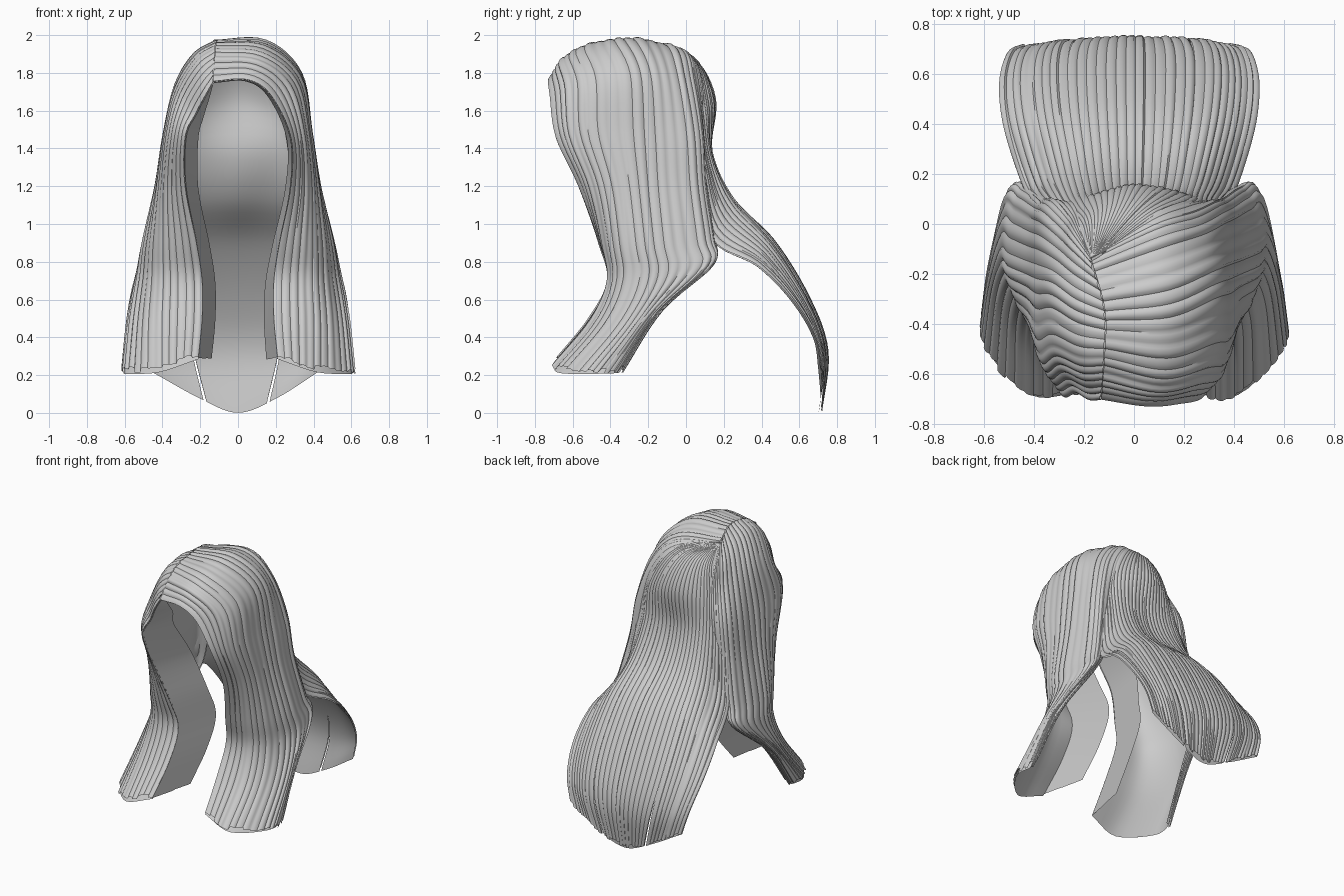
import bpy, bmesh, math, random
from mathutils import Vector

random.seed(4)
if "Cube" in bpy.data.objects:
    bpy.data.objects.remove(bpy.data.objects["Cube"], do_unlink=True)

hair = bpy.data.materials.new("light_grey_hair")
hair.use_nodes = True
colour = (0.6, 0.6, 0.6, 1)
hair.diffuse_color = colour
hair.node_tree.nodes["Principled BSDF"].inputs["Base Color"].default_value = colour

HEAD = Vector((0.015, -0.305, 1.55))
RADII = (0.365, 0.465, 0.44)
POWERS = (2.1, 2.5, 2.3)


def on_head(p):
    """Push a point radially onto the rounded head shape."""
    d = Vector(p) - HEAD
    for _ in range(6):
        size = sum(abs(c / r) ** e for c, r, e in zip(d, RADII, POWERS))
        d /= size ** (1 / POWERS[2])
    return HEAD + d


def spline(points, t):
    """Smooth curve through the points, t from 0 to 1."""
    last = len(points) - 1
    t = min(max(t, 0), 1) * last
    i = min(int(t), last - 1)
    f = t - i
    b, c = points[i], points[i + 1]
    a = points[i - 1] if i else b * 2 - c
    d = points[i + 2] if i + 2 <= last else c * 2 - b
    return b + ((c - a) + ((a * 2 - b * 5 + c * 4 - d)
                + (b * 3 - a - c * 3 + d) * f) * f) * f / 2


def guide(top, fall, side=1):
    """Guide strand: points over the head, then points hanging free."""
    return [on_head(p) for p in top] + [Vector((p[0] * side, p[1], p[2])) for p in fall]


def tuck(strand, inward, ramp):
    """Copy of the front edge strand, moved inward and back."""
    return [p + Vector((inward * min(1, k / ramp), 0.06 + 0.27 * min(1, k / 4), -0.01))
            for k, p in enumerate(strand)]


def panel(name, guides, strands, start=0, end=1, slit=(0, 0), ridge=0.011,
          inset=0.0, ragged=0.015, rows=48, per=5):
    """Sheet of ridged strands spread across the guides."""
    cols = strands * per
    lift = [random.uniform(0, 0.5) for _ in range(strands + 1)]
    puff = [random.uniform(0.35, 1) for _ in range(strands + 1)]
    cut = [random.uniform(-ragged, 0) for _ in range(strands + 1)]
    grid = []
    for i in range(cols + 1):
        s = i / cols
        reach = 1 + cut[min(i // per, strands - 1)]
        line = []
        for j in range(rows + 1):
            v = j / rows * reach
            open_up = max(0, (v - 0.78) / 0.22)
            lo, hi = start + slit[0] * open_up, end - slit[1] * open_up
            line.append(spline([spline(g, v) for g in guides], lo + (hi - lo) * s))
        grid.append(line)

    bm = bmesh.new()
    verts = []
    for i, line in enumerate(grid):
        row = []
        for j, p in enumerate(line):
            across = grid[min(i + 1, cols)][j] - grid[max(i - 1, 0)][j]
            along = line[min(j + 1, rows)] - line[max(j - 1, 0)]
            normal = across.cross(along)
            normal = normal.normalized() if normal.length > 1e-9 else Vector((0, 0, 1))
            width = across.length / 2 * per
            k = i // per
            swell = puff[k] * math.sin(math.pi * (i % per) / per) ** 0.8 if i % per else 0
            height = min(ridge, width * 0.25) * (swell + lift[k])
            row.append(bm.verts.new(p + normal * (height - inset)))
        verts.append(row)
    for i in range(cols):
        for j in range(rows):
            bm.faces.new((verts[i][j], verts[i + 1][j], verts[i + 1][j + 1], verts[i][j + 1]))
    bmesh.ops.remove_doubles(bm, verts=bm.verts, dist=0.0005)

    mesh = bpy.data.meshes.new(name)
    bm.to_mesh(mesh)
    bm.free()
    mesh.materials.append(hair)
    obj = bpy.data.objects.new(name, mesh)
    bpy.context.collection.objects.link(obj)
    bpy.ops.object.select_all(action="DESELECT")
    obj.select_set(True)
    bpy.context.view_layer.objects.active = obj
    bpy.ops.object.shade_smooth_by_angle(angle=math.radians(40))


def lined_panel(name, guides, strands, **span):
    """Ridged outer hair with a smooth lining just inside it."""
    panel(name, guides, strands, **span)
    panel(name + "_lining", guides, 4, ridge=0, inset=0.008, ragged=0, **span)


# Hanging paths of the side hair, shared by both sides, front to back
rim_fall = [(.28, -.69, 1.46), (.28, -.57, 1.2), (.22, -.46, .9),
            (.19, -.41, .7), (.19, -.51, .5), (.21, -.68, .29)]
front_fall = [(.37, -.54, 1.48), (.4, -.45, 1.2), (.41, -.4, .9),
              (.41, -.38, .7), (.42, -.47, .48), (.42, -.69, .22)]
middle_fall = [(.385, -.22, 1.48), (.43, -.2, 1.2), (.5, -.17, .9),
               (.53, -.15, .72), (.57, -.27, .5), (.6, -.5, .21)]
rear_fall = [(.35, .06, 1.48), (.39, .08, 1.2), (.45, .12, .92),
             (.5, .13, .78), (.57, -.15, .53), (.6, -.36, .21)]
nape_fall = [(.25, .09, 1.48), (.29, .09, 1.2), (.36, .13, .95),
             (.43, .11, .8), (.52, -.12, .56), (.57, -.34, .22)]
falls = [rim_fall, front_fall, middle_fall, rear_fall, nape_fall]

# Off-centre parting and the sweep over the head to either side
crown = (-.18, -.14, 1.95)
parting = [(-.14, -.73, 1.77), (-.13, -.57, 1.95), (-.12, -.35, 1.98), crown, crown]
left_sweep = [[(.05, -.76, 1.78), (.18, -.74, 1.69)], [(.13, -.62, 1.92), (.3, -.55, 1.75)],
              [(.15, -.32, 1.98), (.33, -.24, 1.8)], [(.1, -.03, 1.93), (.28, .04, 1.78)],
              [(.06, .03, 1.89), (.2, .1, 1.72)]]
right_sweep = [[(-.19, -.74, 1.69), (-.25, -.71, 1.58)], [(-.23, -.57, 1.88), (-.33, -.52, 1.7)],
               [(-.25, -.3, 1.92), (-.35, -.23, 1.75)], [(-.27, -.03, 1.85), (-.33, .04, 1.7)],
               [(-.24, .03, 1.85), (-.26, .1, 1.68)]]


def side_guides(sweeps, side):
    return [guide([root] + over, fall, side)
            for root, over, fall in zip(parting, sweeps, falls)]


right = side_guides(right_sweep, -1)
left = side_guides(left_sweep, 1)
lined_panel("right_side_hair", right, 22)
lined_panel("left_side_hair", left[::-1], 22)

# Smooth inner walls folded back from the front edges
panel("right_inner_wall", [tuck(right[0], 0.07, 3), right[0]], 2, ridge=0)
panel("left_inner_wall", [left[0], tuck(left[0], -0.06, 8)], 2, ridge=0)

# Back hair radiating from the crown and flaring out behind
edge_fall = [(.39, .08, 1.25), (.44, .14, .92), (.52, .38, .78),
             (.54, .56, .6), (.51, .68, .4), (.46, .71, .22)]
half_fall = [(.23, .13, 1.36), (.26, .24, 1.11), (.3, .45, .88),
             (.31, .64, .58), (.28, .73, .33), (.21, .72, .08)]
spine_fall = [(0, .13, 1.38), (0, .23, 1.14), (0, .46, .91),
              (0, .65, .6), (0, .745, .32), (0, .71, 0)]
back = [guide([crown, (-.28, -.01, 1.83), (-.35, .04, 1.6)], edge_fall, -1),
        guide([crown, (-.2, .06, 1.87), (-.23, .12, 1.64)], half_fall, -1),
        guide([crown, (-.06, .07, 1.89), (0, .15, 1.66)], spine_fall),
        guide([crown, (.06, .05, 1.9), (.22, .12, 1.64)], half_fall),
        guide([crown, (.14, -.01, 1.9), (.34, .04, 1.62)], edge_fall, 0.93)]
first, second = 0.29, 0.69
lined_panel("back_right_lock", back, 9, end=first, slit=(0, 0.01))
lined_panel("back_middle_lock", back, 13, start=first, end=second, slit=(0.008, 0.008))
lined_panel("back_left_lock", back, 9, start=second, slit=(0.01, 0))
